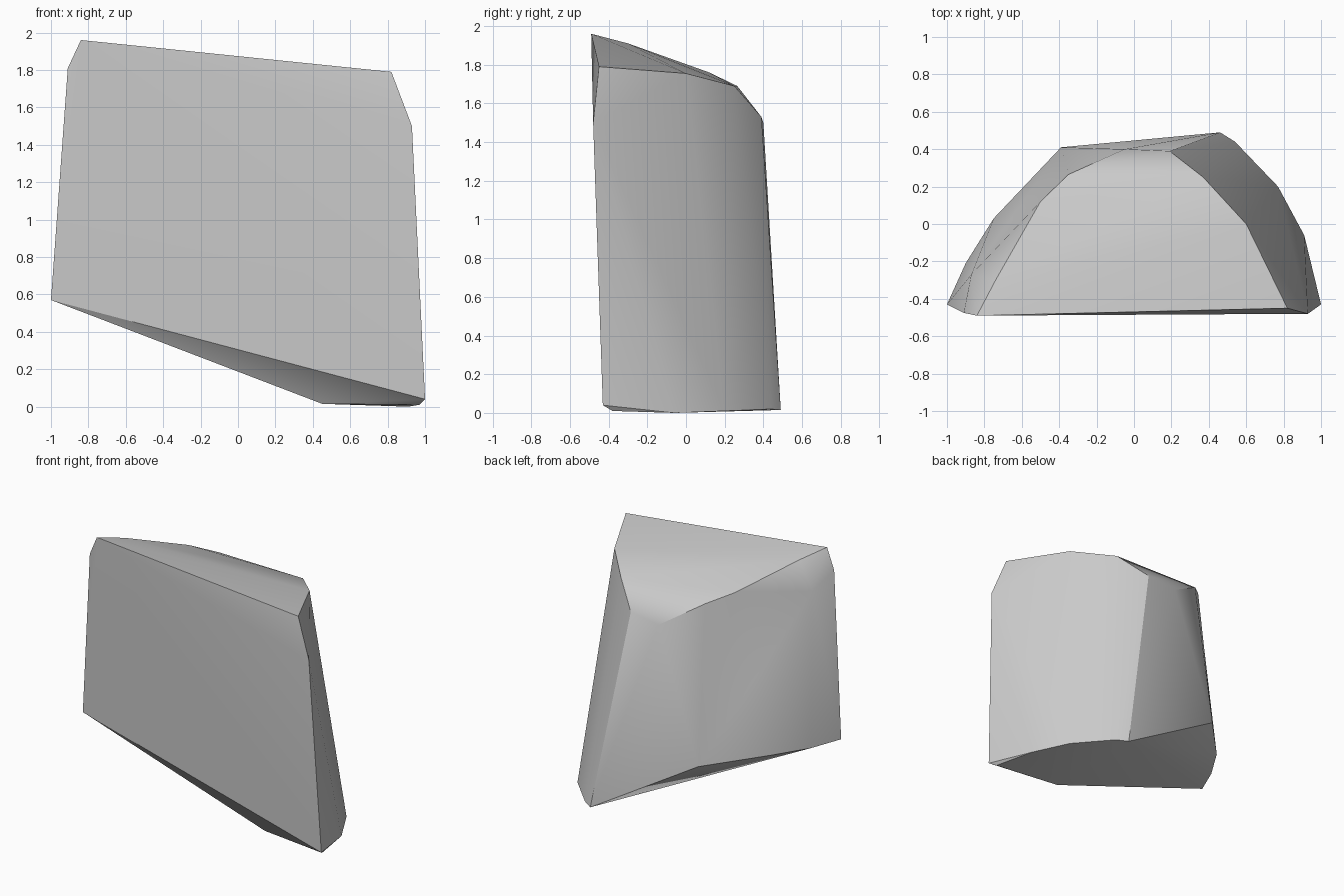
import bpy
import bmesh
from math import radians

default_cube = bpy.data.objects.get("Cube")
if default_cube:
    bpy.data.objects.remove(default_cube, do_unlink=True)


def make_material(name, colour):
    material = bpy.data.materials.new(name)
    material.use_nodes = True
    material.diffuse_color = colour
    shader = next(n for n in material.node_tree.nodes if n.type == "BSDF_PRINCIPLED")
    shader.inputs["Base Color"].default_value = colour
    return material


def hull_object(name, outlines, material):
    """Wrap the corner outlines of a chunk of stone in a convex skin."""
    mesh = bpy.data.meshes.new(name)
    bm = bmesh.new()
    for outline in outlines:
        for corner in outline:
            bm.verts.new(corner)
    hull = bmesh.ops.convex_hull(bm, input=bm.verts)
    unused = {v for v in hull["geom_interior"] if isinstance(v, bmesh.types.BMVert)}
    bmesh.ops.delete(bm, geom=list(unused), context="VERTS")
    # Merge the nearly flat triangles of the broken face into one facet
    bmesh.ops.dissolve_limit(bm, angle_limit=radians(1.5),
                             verts=bm.verts, edges=bm.edges)
    bmesh.ops.recalc_face_normals(bm, faces=bm.faces)
    bm.to_mesh(mesh)
    bm.free()
    mesh.materials.append(material)
    obj = bpy.data.objects.new(name, mesh)
    bpy.context.collection.objects.link(obj)
    bpy.ops.object.select_all(action="DESELECT")
    obj.select_set(True)
    bpy.context.view_layer.objects.active = obj
    bpy.ops.object.shade_smooth_by_angle(angle=radians(30))
    return obj


# Flat broken front, clockwise from its highest corner
front_outline = [
    (-.84, -.49, 1.96), (.82, -.45, 1.79), (.93, -.48, 1.5),
    (1, -.43, .04), (-1, -.43, .57), (-.91, -.475, 1.81),
]
# Lower rim: level foot on one side, raised undercut on the other
base_outline = [
    (.45, -.32, .015), (.97, -.38, .01), (.91, -.06, 0), (.77, .2, .01),
    (.54, .44, .02), (.46, .49, .015),
    (-.39, .41, .52), (-.75, .03, .56), (-.9, -.21, .56),
]
# Upper rim, sloping down to the rounded back
crown_outline = [
    (.6, 0, 1.755), (.37, .25, 1.69), (.19, .39, 1.53), (-.05, .4, 1.5),
    (-.35, .265, 1.69), (-.5, .12, 1.76), (-.74, -.3, 1.91), (-.87, -.27, 1.72),
]

stone = make_material("stone grey", (.6, .6, .6, 1))
hull_object("rock_chunk", [front_outline, base_outline, crown_outline], stone)
